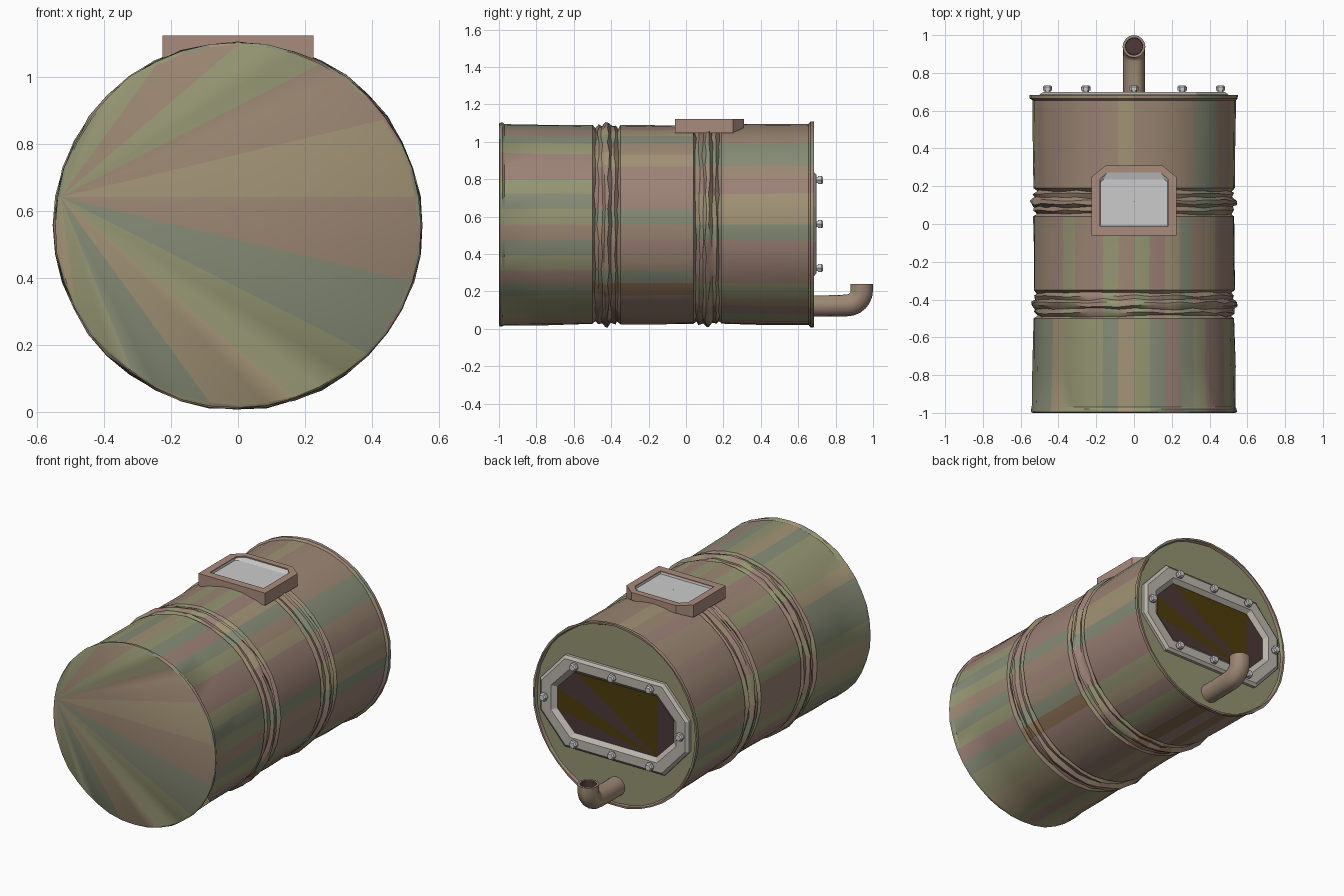
import bpy, bmesh, math, random
from math import sin, cos, pi, sqrt

if "Cube" in bpy.data.objects:
    bpy.data.objects.remove(bpy.data.objects["Cube"])

random.seed(4)
CZ = 0.557   # height of the barrel axis
N = 40       # sides of the barrel


def mat(name, rgb):
    m = bpy.data.materials.new(name)
    m.diffuse_color = (*rgb, 1)
    m.use_nodes = True
    m.node_tree.nodes["Principled BSDF"].inputs["Base Color"].default_value = m.diffuse_color
    return m


olive = mat("olive", (.30, .30, .17))
green = mat("grey_green", (.24, .26, .18))
tan = mat("tan", (.36, .29, .18))
brown = mat("brown", (.33, .24, .17))
pink = mat("pinkish_brown", (.33, .22, .18))
rust = mat("rust", (.26, .16, .09))
casing = mat("casing_brown", (.40, .26, .20))
steel = mat("warm_steel", (.50, .47, .42))
dark = mat("dark_glass", (.075, .04, .04))
dark_gold = mat("dark_gold", (.075, .045, .003))
PALETTE = [olive, green, tan, brown, pink, rust]


def finish(name, bm, mats=(), smooth=None):
    bmesh.ops.recalc_face_normals(bm, faces=bm.faces)
    me = bpy.data.meshes.new(name)
    bm.to_mesh(me)
    bm.free()
    for m in mats:
        me.materials.append(m)
    ob = bpy.data.objects.new(name, me)
    bpy.context.collection.objects.link(ob)
    if smooth:
        bpy.ops.object.select_all(action='DESELECT')
        ob.select_set(True)
        bpy.context.view_layer.objects.active = ob
        bpy.ops.object.shade_smooth_by_angle(angle=math.radians(smooth))
    return ob


def loft(bm, rings, start=True, end=True, loop=False, pick=None):
    """Skin a list of rings; pick(ring, side) chooses a material index."""
    vs = [[bm.verts.new(p) for p in r] for r in rings]
    pairs = list(zip(vs, vs[1:])) + ([(vs[-1], vs[0])] if loop else [])
    for i, (a, b) in enumerate(pairs):
        for k in range(len(a)):
            j = (k + 1) % len(a)
            f = bm.faces.new((a[k], a[j], b[j], b[k]))
            f.material_index = pick(i, k) if pick else 0
    if start and not loop:
        bm.faces.new(vs[0])
    if end and not loop:
        bm.faces.new(vs[-1])
    return vs


# --- barrel: lathed profile along y with two worn rolling hoops
def hoop(c):
    return [(c - .075, .532), (c - .062, .514), (c - .045, .532), (c - .025, .526),
            (c - .01, .546), (c + .01, .546), (c + .025, .524), (c + .045, .532),
            (c + .06, .514), (c + .075, .532)]


profile = ([(-1.0, .538), (-.995, .546), (-.98, .546), (-.97, .539), (-.75, .536)]
           + hoop(-.425) + [(-.15, .531)] + hoop(.115)
           + [(.4, .536), (.655, .538), (.665, .551), (.684, .551), (.684, .540), (.668, .534)])


def barrel_ring(y, r):
    near_hoop = min(abs(y + .425), abs(y - .115)) < .07
    amp = .006 if near_hoop else .003
    ring = []
    for k in range(N):
        a = 2 * pi * k / N
        q = r + random.uniform(-amp, amp)
        dy = random.uniform(-.006, .006) if near_hoop else 0
        ring.append((q * cos(a), y + dy, CZ + q * sin(a)))
    return ring


streaks = {}


def streak(i, k):
    y = profile[i][0]
    section = 0 if y < -.5 else 1 if y < .04 else 2
    weights = [(6, 3, 3, 1, 1, 0), (2, 1, 3, 5, 4, 1), (1, 1, 2, 5, 4, 2)][section]
    if (section, k) not in streaks:
        streaks[section, k] = random.choices(range(6), weights)[0]
    return streaks[section, k]


bm = bmesh.new()
rings = loft(bm, [barrel_ring(y, r) for y, r in profile], start=False, pick=streak)
# front lid is a fan of streaks spreading from the left edge
front, hub = rings[0], N // 2 - 1
tone = 0
for n in range(1, N - 1):
    if n % 3 == 1:
        tone = random.choices(range(6), (5, 2, 3, 2, 1, 1))[0]
    f = bm.faces.new((front[hub], front[(hub + n) % N], front[(hub + n + 1) % N]))
    f.material_index = tone
finish("barrel", bm, PALETTE, smooth=35)


# --- rear window: chamfered octagonal frame, glass and bolts
def octagon(w, h, cx, cz, y):
    q = [(w, cz), (cx, h)]
    pts = q + [(-x, z) for x, z in reversed(q)]
    pts += [(-x, -z) for x, z in pts]
    return [(x, y, .56 + z) for x, z in pts]


bm = bmesh.new()
loft(bm, [octagon(.500, .278, .335, .095, .664), octagon(.500, .278, .335, .095, .685),
          octagon(.482, .262, .325, .090, .698), octagon(.420, .208, .292, .075, .698),
          octagon(.392, .185, .275, .065, .676), octagon(.392, .185, .275, .065, .664)], loop=True)
finish("window_frame", bm, [steel])

bm = bmesh.new()
glass = [bm.verts.new(p) for p in octagon(.40, .19, .28, .068, .675)]
for n in range(1, 7):
    f = bm.faces.new((glass[5], glass[(5 + n) % 8], glass[(6 + n) % 8]))
    f.material_index = 1 if n in (2, 4) else 0
finish("window_glass", bm, [dark, dark_gold])


def disc(x, z, r, y, sides=6):
    return [(x + r * cos(2 * pi * k / sides), y, z + r * sin(2 * pi * k / sides)) for k in range(sides)]


bolts = [(x, .56 + s * .235) for s in (1, -1) for x in (-.255, 0, .255)] + [(-.458, .56), (.458, .56)]
for n, (x, z) in enumerate(bolts):
    bm = bmesh.new()
    loft(bm, [disc(x, z, r, y) for r, y in
              ((.017, .69), (.017, .706), (.025, .706), (.025, .725), (.018, .733))])
    finish(f"window_bolt_{n + 1}", bm)


# --- drain pipe: straight run, upward elbow, hollow mouth
def pipe_ring(y, z, t, r, sides=16):
    """Ring whose axis is turned up from +y by angle t."""
    out = []
    for k in range(sides):
        a = 2 * pi * k / sides
        u = r * sin(a)
        out.append((r * cos(a), y - u * sin(t), z + u * cos(t)))
    return out


B = .08
pipe = [pipe_ring(.66, .122, 0, .057), pipe_ring(.75, .122, 0, .057)]
for k in range(7):
    t = pi / 2 * k / 6
    pipe.append(pipe_ring(.86 + B * sin(t), .125 + B * (1 - cos(t)), t, .058 + .002 * k / 6))
pipe += [pipe_ring(.94, .24, pi / 2, .060), pipe_ring(.94, .24, pi / 2, .046),
         pipe_ring(.94, .17, pi / 2, .044)]
bm = bmesh.new()
tones = [random.choice((0, 0, 1, 2)) for _ in range(16)]
loft(bm, pipe, pick=lambda i, k: 3 if i == len(pipe) - 2 else tones[k])
bm.faces.ensure_lookup_table()
bm.faces[-1].material_index = 3
finish("drain_pipe", bm, [brown, pink, tan, dark], smooth=35)


# --- top hatch: casing that sits on the curve of the barrel, with a grey panel
def hatch(w, y0, y1, cx, cy, z=None):
    pts = [(-w, y0), (w, y0), (w, cy), (cx, y1), (-cx, y1), (-w, cy)]
    return [(x, y, CZ + sqrt(.54 ** 2 - x * x) if z is None else z) for x, y in pts]


bm = bmesh.new()
loft(bm, [hatch(.225, -.06, .31, .15, .25), hatch(.225, -.06, .31, .15, .25, 1.123),
          hatch(.180, -.012, .272, .143, .236, 1.123),
          hatch(.180, -.012, .272, .143, .236, 1.095)], start=False)
finish("hatch_casing", bm, [casing])

bm = bmesh.new()
loft(bm, [hatch(.180, -.012, .272, .143, .236, 1.097), hatch(.180, -.012, .272, .143, .236, 1.116),
          hatch(.178, -.010, .236, .160, .222, 1.106)])
finish("hatch_panel", bm)
